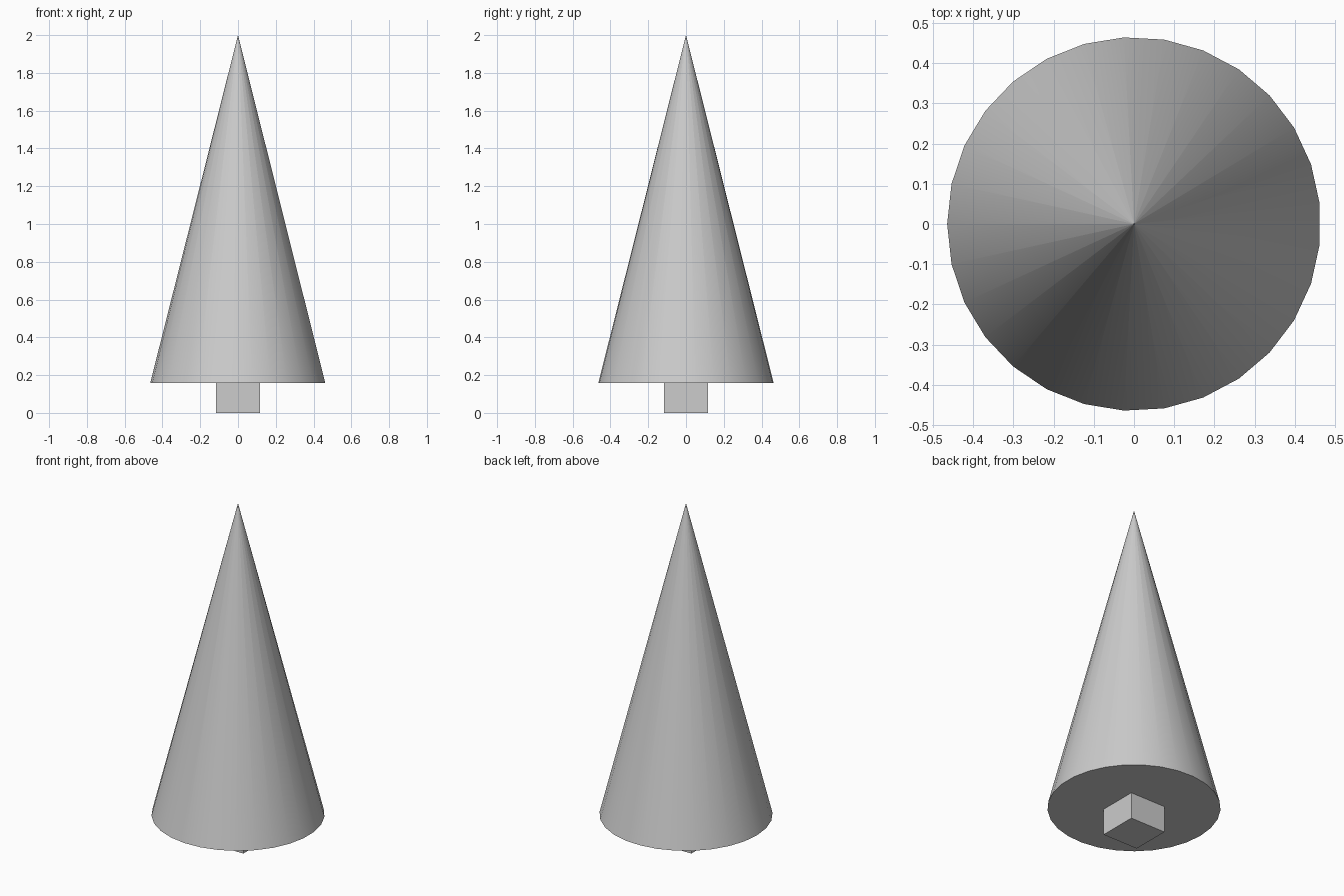
import bpy
import math
from mathutils import Vector

if "Cube" in bpy.data.objects:
    bpy.data.objects.remove(bpy.data.objects["Cube"], do_unlink=True)

SIDES = 29
RADIUS = 0.465
BASE_Z = 0.157
TOP_Z = 2.0
TRUNK = 0.232

grey = bpy.data.materials.new("light_grey")
grey.use_nodes = True
colour = (0.604, 0.604, 0.604, 1.0)
grey.diffuse_color = colour
grey.node_tree.nodes["Principled BSDF"].inputs["Base Color"].default_value = colour


def finish(name):
    obj = bpy.context.object
    obj.name = name
    obj.data.materials.append(grey)
    return obj


# Conical foliage, with one corner pointing to -x
height = TOP_Z - BASE_Z
bpy.ops.mesh.primitive_cone_add(
    vertices=SIDES, radius1=RADIUS, radius2=0, depth=height,
    location=(0, 0, BASE_Z + height / 2), rotation=(0, 0, math.pi / 2))
foliage = finish("foliage")
bpy.ops.object.shade_smooth()

# Round shading at the rim, a crisp point at the tip and a flat underside
mesh = foliage.data
normals = [Vector()] * len(mesh.loops)
for face in mesh.polygons:
    for loop in face.loop_indices:
        co = mesh.vertices[mesh.loops[loop].vertex_index].co
        on_rim = co.z < 0 and len(face.vertices) == 3
        slope = Vector((co.x * height, co.y * height, RADIUS * RADIUS))
        normals[loop] = slope.normalized() if on_rim else face.normal.copy()
mesh.normals_split_custom_set(normals)

# Square trunk, its top hidden inside the foliage
bpy.ops.mesh.primitive_cube_add(size=TRUNK, location=(0, 0, TRUNK / 2))
finish("trunk")
